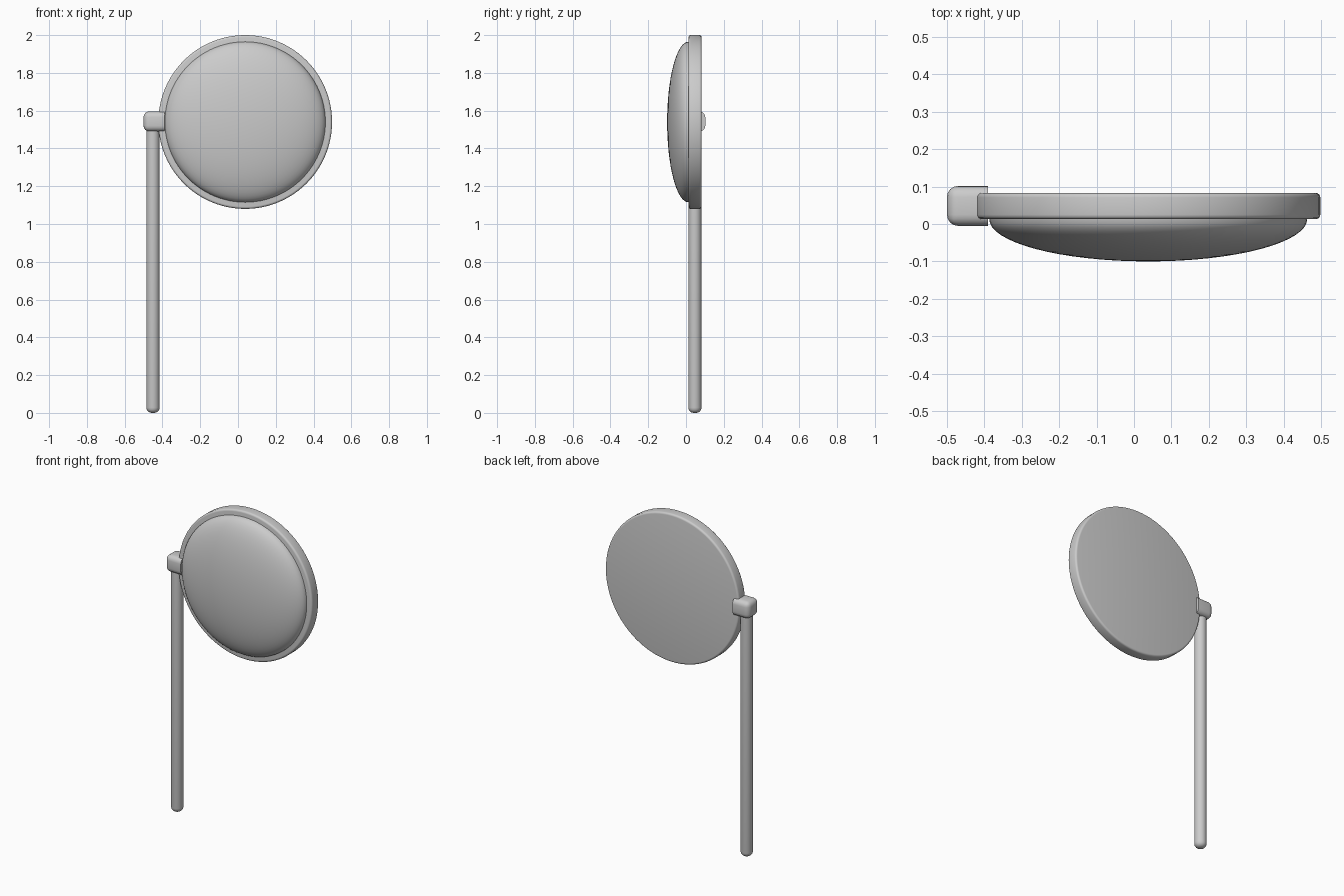
import bpy, bmesh, math
from mathutils import Vector

if "Cube" in bpy.data.objects:
    bpy.data.objects.remove(bpy.data.objects["Cube"])

grey = bpy.data.materials.new("plain_grey")
grey.diffuse_color = (0.6, 0.6, 0.6, 1)
grey.use_nodes = True
grey.node_tree.nodes["Principled BSDF"].inputs["Base Color"].default_value = grey.diffuse_color


def finish(name, bm, angle=40):
    bmesh.ops.recalc_face_normals(bm, faces=bm.faces)
    me = bpy.data.meshes.new(name)
    bm.to_mesh(me)
    bm.free()
    ob = bpy.data.objects.new(name, me)
    bpy.context.collection.objects.link(ob)
    me.materials.append(grey)
    bpy.ops.object.select_all(action='DESELECT')
    ob.select_set(True)
    bpy.context.view_layer.objects.active = ob
    bpy.ops.object.shade_smooth_by_angle(angle=math.radians(angle))
    return ob


def lathe(name, profile, centre, axis, steps):
    """Spin (radius, height) points around an axis through centre."""
    bm = bmesh.new()
    c, a = Vector(centre), Vector(axis)
    vs = [bm.verts.new(c + Vector((r, 0, 0)) + a * h) for r, h in profile]
    es = [bm.edges.new(p) for p in zip(vs, vs[1:])]
    bmesh.ops.spin(bm, geom=vs + es, cent=c, axis=a,
                   angle=2 * math.pi, steps=steps)
    bmesh.ops.remove_doubles(bm, verts=bm.verts, dist=1e-5)
    return finish(name, bm)


def arc(r, h, rad, a0, a1, n=4):
    """Rounded profile corner around (r, h)."""
    angles = [math.radians(a0 + (a1 - a0) * i / n) for i in range(n + 1)]
    return [(r + rad * math.cos(t), h + rad * math.sin(t)) for t in angles]


CX, CZ = 0.038, 1.54

# Round backing disc with softened rim
b = 0.012
lathe("backing_disc",
      [(0, 0.013)] + arc(0.46 - b, 0.013 + b, b, -90, 0)
      + arc(0.46 - b, 0.083 - b, b, 0, 90) + [(0, 0.083)],
      (CX, 0, CZ), (0, 1, 0), 96)

# Shallow domed face towards the front
dome = [(0.425 * math.cos(t), 0.013 - 0.113 * math.sin(t))
        for t in [math.pi / 2 * i / 16 for i in range(16)]] + [(0, -0.1)]
lathe("domed_face", dome, (CX, 0, CZ), (0, 1, 0), 96)

# Upright pole with rounded foot
lathe("pole",
      [(0, 0)] + arc(0.007, 0.028, 0.028, -90, 0) + [(0.035, 1.52), (0, 1.52)],
      (-0.45, 0.047, 0), (0, 0, 1), 24)

# Clamp block, rounded everywhere except the end against the disc
bm = bmesh.new()
bmesh.ops.create_cube(bm, size=1)
for v in bm.verts:
    v.co = Vector((-0.445, 0.0485, 1.543)) + v.co * Vector((0.11, 0.107, 0.106))
edges = [e for e in bm.edges if min(v.co.x for v in e.verts) < -0.45]
bmesh.ops.bevel(bm, geom=edges, offset=0.03, segments=4, profile=0.5,
                affect='EDGES')
finish("clamp", bm)
